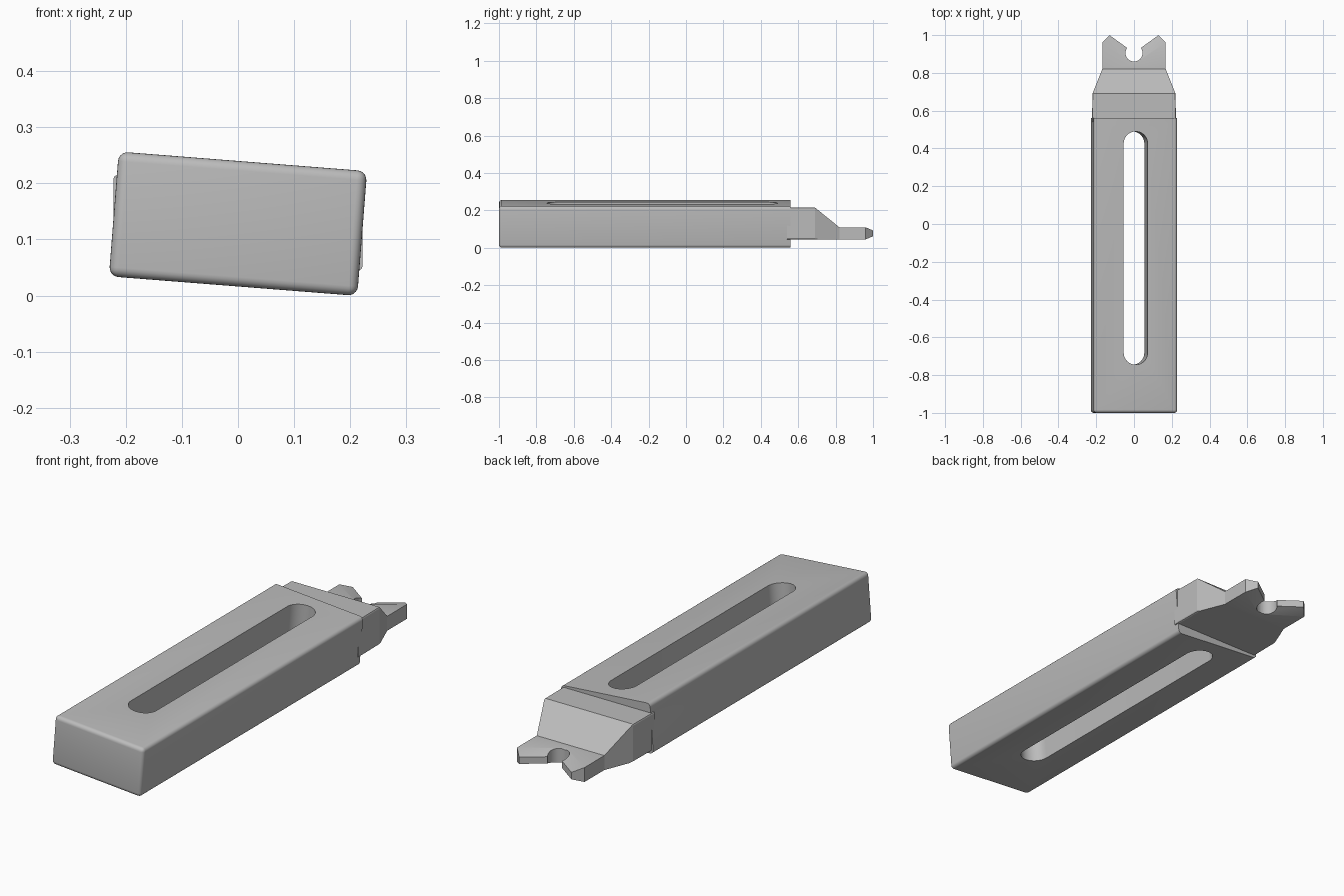
import bpy, bmesh, math
from mathutils import Matrix, Vector

if "Cube" in bpy.data.objects:
    bpy.data.objects.remove(bpy.data.objects["Cube"], do_unlink=True)

grey = bpy.data.materials.new("plain grey")
grey.use_nodes = True
grey.diffuse_color = (0.5, 0.5, 0.5, 1)
grey.node_tree.nodes["Principled BSDF"].inputs["Base Color"].default_value = (0.5, 0.5, 0.5, 1)


def hull(points):
    """Closed convex solid around the points, with flat areas merged."""
    bm = bmesh.new()
    for p in points:
        bm.verts.new(p)
    bmesh.ops.convex_hull(bm, input=bm.verts[:])
    bmesh.ops.dissolve_limit(bm, angle_limit=0.01, verts=bm.verts[:], edges=bm.edges[:])
    bmesh.ops.recalc_face_normals(bm, faces=bm.faces[:])
    return bm


def make(name, bm, matrix=Matrix.Identity(4)):
    bm.transform(matrix)
    mesh = bpy.data.meshes.new(name)
    bm.to_mesh(mesh)
    bm.free()
    mesh.materials.append(grey)
    obj = bpy.data.objects.new(name, mesh)
    bpy.context.collection.objects.link(obj)
    return obj


def select(obj):
    bpy.ops.object.select_all(action='DESELECT')
    obj.select_set(True)
    bpy.context.view_layer.objects.active = obj


def cut(obj, cutter):
    mod = obj.modifiers.new("cut", 'BOOLEAN')
    mod.operation, mod.solver, mod.object = 'DIFFERENCE', 'EXACT', cutter
    select(obj)
    bpy.ops.object.modifier_apply(modifier=mod.name)
    bpy.data.objects.remove(cutter, do_unlink=True)


def smooth(obj):
    select(obj)
    bpy.ops.object.shade_smooth_by_angle(angle=math.radians(30))


# Tilted bar, rounded everywhere except at the back end
FRONT, BACK = -1.0, 0.56
tilt = Matrix.Translation((0, 0, 0.128)) @ Matrix.Rotation(math.radians(4.5), 4, 'Y')
bm = hull([(x, y, z) for x in (-0.222, 0.222) for y in (FRONT, BACK) for z in (-0.1115, 0.1115)])
edges = [e for e in bm.edges if min(v.co.y for v in e.verts) < 0]
bmesh.ops.bevel(bm, geom=edges, offset=0.017, segments=5, profile=0.5, affect='EDGES')
body = make("bar_body", bm, tilt)

# Long slot through the bar
RADIUS, SIDES = 0.0635, 24
slot = []
for i in range(SIDES + 1):
    a = math.pi * i / SIDES
    x, y = RADIUS * math.cos(a), RADIUS * math.sin(a)
    for z in (-0.3, 0.3):
        slot += [(x, 0.49 - RADIUS + y, z), (x, -0.745 + RADIUS - y, z)]
cut(body, make("slot_cutter", hull(slot), tilt))
smooth(body)

# Upright neck block, tapering to the fork
LOW, HIGH, THIN = 0.045, 0.215, 0.11
neck = []
for y, w, top in ((0.54, 0.222, HIGH), (0.69, 0.22, HIGH), (0.82, 0.168, THIN)):
    neck += [(s * w, y, z) for s in (-1, 1) for z in (LOW, top)]
bm = hull(neck)
edges = [e for e in bm.edges
         if all(v.co.y < 0.7 for v in e.verts)
         and abs(e.verts[0].co.y - e.verts[1].co.y) > 0.05]
bmesh.ops.bevel(bm, geom=edges, offset=0.007, segments=2, profile=0.5, affect='EDGES')
make("neck_block", bm)

# Forked tip: one prong with a bevelled V edge, mirrored
prong = [(x, y, z) for x, y in ((0, 0.82), (0.168, 0.82), (0.168, 0.96), (0, 0.846))
         for z in (LOW, THIN)]
prong += [(x, y, z) for x, y in ((0.13, 1.0), (0, 0.906)) for z in (0.062, 0.093)]
bm = hull(prong)
inner = [f for f in bm.faces if all(abs(v.co.x) < 1e-4 for v in f.verts)]
bmesh.ops.delete(bm, geom=inner, context='FACES')
fork = make("forked_tip", bm)
mirror = fork.modifiers.new("mirror", 'MIRROR')
select(fork)
bpy.ops.object.modifier_apply(modifier=mirror.name)

# Round notch at the root of the V
bm = bmesh.new()
bmesh.ops.create_cone(bm, cap_ends=True, segments=40, radius1=0.045, radius2=0.045, depth=0.4,
                      matrix=Matrix.Translation(Vector((0, 0.905, 0.08))))
cut(fork, make("notch_cutter", bm))
smooth(fork)
